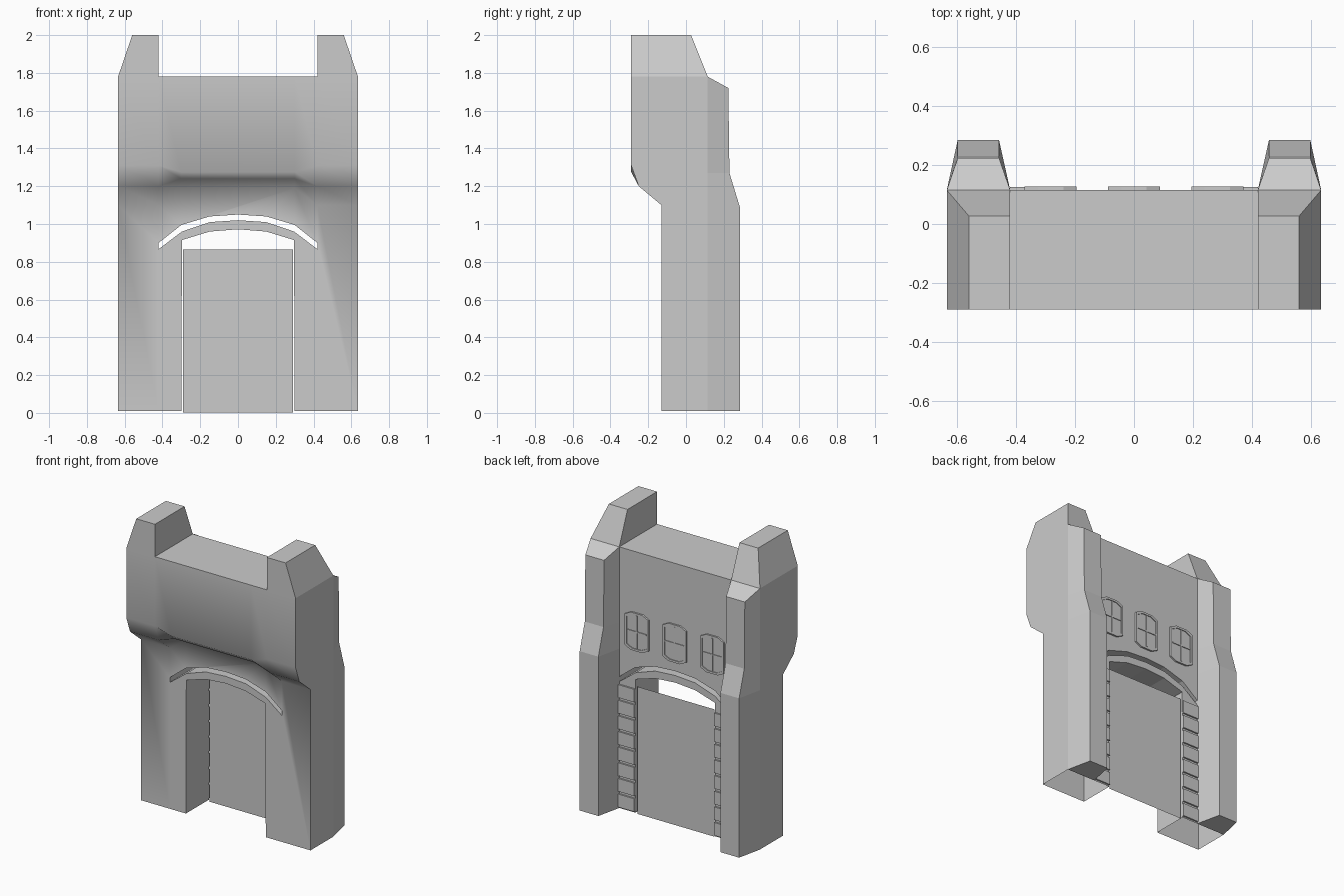
import bpy, bmesh

if "Cube" in bpy.data.objects:
    bpy.data.objects.remove(bpy.data.objects["Cube"])

BACK = 0.115   # rear plane of the wall


def make(name, verts, faces):
    me = bpy.data.meshes.new(name)
    me.from_pydata(verts, [], faces)
    bm = bmesh.new()
    bm.from_mesh(me)
    bmesh.ops.recalc_face_normals(bm, faces=bm.faces)
    bm.to_mesh(me)
    bm.free()
    ob = bpy.data.objects.new(name, me)
    bpy.context.collection.objects.link(ob)
    return ob


def loft(name, rings, skip=()):
    """Skin equal-sized closed rings and cap both ends."""
    n = len(rings[0])
    verts = [p for r in rings for p in r]
    faces = [[k * n + i, k * n + (i + 1) % n, (k + 1) * n + (i + 1) % n, (k + 1) * n + i]
             for k in range(len(rings) - 1) for i in range(n) if i not in skip]
    last = (len(rings) - 1) * n
    faces += [list(range(n)), list(range(last, last + n))]
    return make(name, verts, faces)


def prism(name, outline, y0, y1):
    return loft(name, [[(x, y, z) for x, z in outline] for y in (y0, y1)])


def box(name, x0, x1, y0, y1, z0, z1):
    return prism(name, [(x0, z0), (x1, z0), (x1, z1), (x0, z1)], y0, y1)


def mirrored(half):
    """Half curve from outside to the centre -> full curve left to right."""
    return [(-x, z) for x, z in half] + [(x, z) for x, z in reversed(half) if x > 0]


def join(name, obs):
    bm = bmesh.new()
    for o in obs:
        bm.from_mesh(o.data)
        bpy.data.objects.remove(o)
    me = bpy.data.meshes.new(name)
    bm.to_mesh(me)
    bm.free()
    ob = bpy.data.objects.new(name, me)
    bpy.context.collection.objects.link(ob)
    return ob


# Gate wall: side profile swept along x, overhang raised above the doorway
rings = []
for x in (-0.635, -0.42, -0.3, 0.3, 0.42, 0.635):
    lo, mid, hi = (1.19, 1.24, 1.275) if abs(x) < 0.4 else (1.1, 1.2, 1.31)
    rings.append([(x, y, z) for y, z in (
        (BACK, 0.01), (BACK, 1.78), (-0.29, 1.78), (-0.29, hi),
        (-0.25, mid), (-0.13, lo), (-0.13, 0.01))])
wall = loft("gate_wall", rings)

# Doorway and arched slit cut through the wall
door_cut = prism("door_cutter", mirrored(
    [(0.3, -0.2), (0.297, 0.915), (0.15, 0.96), (0, 0.972)]), -0.5, 0.5)
slit_cut = prism("slit_cutter",
                 mirrored([(0.42, 0.9), (0.3, 0.995), (0.15, 1.04), (0, 1.05)]) +
                 mirrored([(0.42, 0.867), (0.297, 0.96), (0.15, 1.01), (0, 1.02)])[::-1],
                 -0.5, 0.5)
for cut in (door_cut, slit_cut):
    mod = wall.modifiers.new("cut", 'BOOLEAN')
    mod.operation = 'DIFFERENCE'
    mod.solver = 'EXACT'
    mod.object = cut
dg = bpy.context.evaluated_depsgraph_get()
cut_mesh = bpy.data.meshes.new_from_object(wall.evaluated_get(dg))
wall.modifiers.clear()
wall.data = cut_mesh
for cut in (door_cut, slit_cut):
    bpy.data.objects.remove(cut)

# Open underside, no hidden faces behind towers, smooth front skin
bm = bmesh.new()
bm.from_mesh(wall.data)
hidden = []
for f in bm.faces:
    c = f.calc_center_median()
    under = all(v.co.z < 0.02 for v in f.verts)
    outer = all(abs(v.co.x) > 0.415 for v in f.verts)
    back = all(v.co.y > BACK - 0.001 for v in f.verts)
    top = all(v.co.z > 1.779 for v in f.verts)
    if under or (outer and (back or top)):
        hidden.append(f)
    f.smooth = f.normal.y < -0.3 or (f.normal.z < -0.3 and c.y < -0.13)
for e in bm.edges:
    e.smooth = e.calc_face_angle(3.0) < 1.25
bmesh.ops.delete(bm, geom=hidden, context='FACES')
bm.to_mesh(wall.data)
bm.free()

# Rear buttresses and roof merlons, one per side
for s, side in ((-1, "left"), (1, "right")):
    loft("buttress_" + side, [
        [(s * 0.42, BACK, zf), (s * 0.458, y, z), (s * 0.598, y, z), (s * 0.635, BACK, zf)]
        for y, z, zf in ((0.285, 0.01, 0.01), (0.285, 1.09, 1.09),
                         (0.23, 1.27, 1.27), (0.224, 1.72, 1.78))], skip=(3,))
    loft("merlon_" + side, [
        [(s * 0.42, -0.29, z), (s * xo, -0.29, z), (s * xo, yb, z), (s * 0.42, yb, z)]
        for xo, yb, z in ((0.635, BACK, 1.78), (0.56, 0.027, 2.0))])
    # Stacked stones beside the doorway
    join("jamb_stones_" + side, [
        box("stone", s * 0.3, s * 0.42, BACK - 0.005, 0.126, 0.02 + i * 0.106, 0.108 + i * 0.106)
        for i in range(8)])

# Door panel
make("door", [(-0.29, 0.108, 0.002), (0.29, 0.108, 0.002), (0.29, 0.108, 0.865), (-0.29, 0.108, 0.865)],
     [(0, 1, 2, 3)])


# Rear windows: chamfered frame ring, pane and crossbars
def window(cx, cz=1.24):
    def octagon(w, h, c):
        return [(cx + a, cz + b) for a, b in (
            (-w, -h + c * .5), (-w + c, -h), (w - c, -h), (w, -h + c * .5),
            (w, h - c * .5), (w - c, h), (-w + c, h), (-w, h - c * .5))]
    out, inn = octagon(0.088, 0.128, 0.045), octagon(0.074, 0.114, 0.04)
    rings = [[(x, y, z) for x, z in o] for o, y in (
        (out, BACK), (out, 0.127), (inn, 0.127), (inn, 0.121))]
    frame = loft("frame", rings)
    bars = [box("bar", cx - 0.004, cx + 0.004, BACK, 0.126, cz - 0.112, cz + 0.112),
            box("bar", cx - 0.072, cx + 0.072, BACK, 0.126, cz - 0.004, cz + 0.004)]
    return [frame] + bars


for i, cx in enumerate((-0.283, 0, 0.283)):
    join("window_%d" % (i + 1), window(cx))
